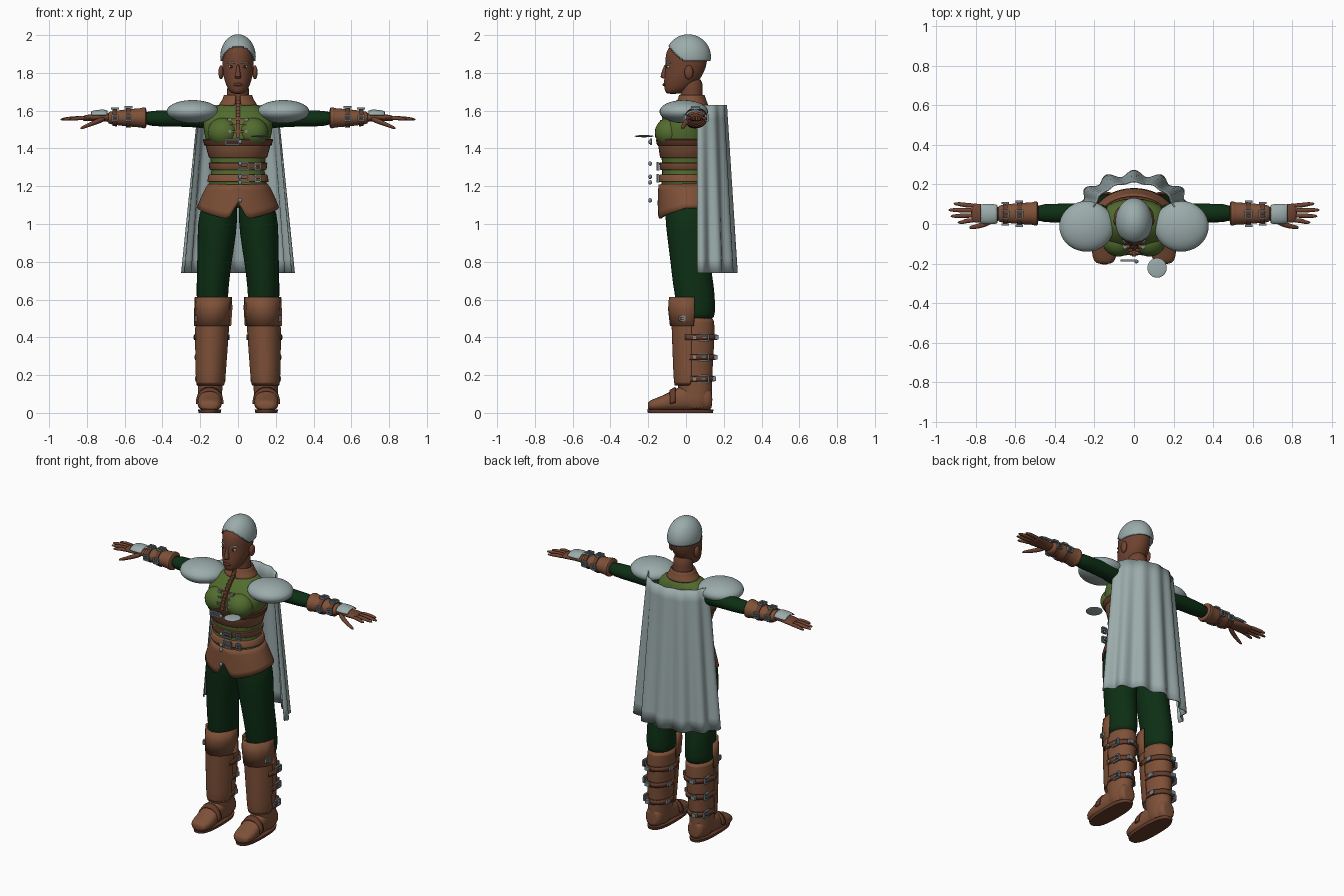
import bpy, bmesh, math
from mathutils import Matrix, Vector

def material(name, r, g, b):
    m = bpy.data.materials.new(name)
    m.diffuse_color = (r, g, b, 1)
    return m

GREY = material("pale_grey", .33, .41, .41)
METAL = material("buckle_metal", .20, .25, .27)
BROWN = material("leather", .21, .082, .04)
DARK = material("dark_leather", .13, .045, .024)
SKIN = material("skin", .16, .056, .03)
LIP = material("lips", .12, .03, .02)
GREEN = material("tunic_green", .085, .15, .028)
PINE = material("pine_green", .004, .028, .007)
EYE = material("eye_dark", .02, .03, .03)

def finish(name, bm, mat, mirror=False, sub=0, thick=0, smooth=True):
    bmesh.ops.recalc_face_normals(bm, faces=bm.faces)
    me = bpy.data.meshes.new(name)
    bm.to_mesh(me)
    bm.free()
    ob = bpy.data.objects.new(name, me)
    bpy.context.collection.objects.link(ob)
    me.materials.append(mat)
    if thick:
        s = ob.modifiers.new("thickness", 'SOLIDIFY')
        s.thickness, s.offset = thick, 0
    if mirror:
        ob.modifiers.new("mirror", 'MIRROR').use_mirror_merge = False
    if sub:
        ob.modifiers.new("smooth", 'SUBSURF').levels = sub
        ob.modifiers["smooth"].render_levels = sub
    if smooth:
        bpy.ops.object.select_all(action='DESELECT')
        ob.select_set(True)
        bpy.context.view_layer.objects.active = ob
        bpy.ops.object.shade_smooth_by_angle(angle=math.radians(45))
    return ob

def loft(name, rings, mat, axis='Z', n=20, p=2.0, arc=None, mirror=False, sub=1, thick=.01):
    """Rings are (position on axis, centre1, centre2, radius1, radius2)."""
    bm = bmesh.new()
    rows = []
    for t, c1, c2, r1, r2 in rings:
        row = []
        for i in range(n + 1 if arc else n):
            a = math.radians(arc[0] + (arc[1] - arc[0]) * i / n) if arc else 2 * math.pi * i / n
            c, s = math.cos(a), math.sin(a)
            u = c1 + r1 * math.copysign(abs(c) ** (2 / p), c)
            v = c2 + r2 * math.copysign(abs(s) ** (2 / p), s)
            row.append(bm.verts.new({'Z': (u, v, t), 'X': (t, u, v), 'Y': (u, t, v)}[axis]))
        rows.append(row)
    for a, b in zip(rows, rows[1:]):
        for i in range(n):
            j = (i + 1) % len(a)
            bm.faces.new((a[i], a[j], b[j], b[i]))
    if not arc:
        bm.faces.new(rows[0])
        bm.faces.new(rows[-1])
    return finish(name, bm, mat, mirror, sub, thick if arc else 0)

def ball(name, c, r, mat, mirror=False, seg=24, keep=None):
    bm = bmesh.new()
    bmesh.ops.create_uvsphere(bm, u_segments=seg, v_segments=seg * 2 // 3, radius=1,
                              matrix=Matrix.Translation(c) @ Matrix.Diagonal((*r, 1)))
    if keep:
        bmesh.ops.delete(bm, geom=[f for f in bm.faces if not keep(f.calc_center_median())], context='FACES')
    return finish(name, bm, mat, mirror, thick=.008 if keep else 0)

def boxes(name, items, mat, mirror=False):
    bm = bmesh.new()
    for c, s in items:
        bmesh.ops.create_cube(bm, size=1, matrix=Matrix.Translation(c) @ Matrix.Diagonal((*s, 1)))
    return finish(name, bm, mat, mirror, smooth=False)

def buckle(name, c, normal, w, h, mirror=False, t=.008):
    """Rectangular frame with a tongue, facing along x, y or z."""
    i = 'xyz'.index(normal)
    a, b = [(1, 2), (0, 2), (0, 1)][i]
    items = []
    for da, db, sa, sb in ((w / 2, 0, t, h), (-w / 2, 0, t, h), (0, h / 2, w, t), (0, -h / 2, w, t), (0, 0, w, t * .7)):
        pos, size = Vector(c), [t * 1.4] * 3
        pos[a] += da
        pos[b] += db
        size[a], size[b] = sa, sb
        items.append((pos, size))
    return boxes(name, items, METAL, mirror)

# Torso: (height, front, back, half width)
TORSO = [(1.09, -.12, .13, .17), (1.15, -.135, .135, .175), (1.22, -.13, .125, .15), (1.28, -.125, .115, .138),
         (1.36, -.13, .12, .148), (1.42, -.14, .125, .165), (1.47, -.15, .13, .178), (1.52, -.135, .13, .187),
         (1.57, -.105, .125, .18), (1.61, -.07, .115, .14), (1.645, -.035, .095, .08)]

def section(z, off=0):
    for a, b in zip(TORSO, TORSO[1:]):
        if a[0] <= z <= b[0]:
            k = (z - a[0]) / (b[0] - a[0])
            f, bk, w = [a[i] + (b[i] - a[i]) * k for i in (1, 2, 3)]
            return (z, 0, (f + bk) / 2, w + off, (bk - f) / 2 + off)

loft("tunic", [section(r[0]) for r in TORSO], GREEN, n=28, p=2.2)
ball("tunic_bust", (.078, -.085, 1.485), (.083, .08, .078), GREEN, mirror=True)

def band(name, z0, z1, off, mat):
    loft(name, [section(z0, off - .004), section(z0 + .004, off), section(z1 - .004, off),
                section(z1, off - .004)], mat, n=40, p=2.2, sub=0)

band("bodice_band", 1.35, 1.42, .008, BROWN)
band("bodice_strap", 1.415, 1.45, .014, DARK)
band("upper_belt", 1.285, 1.325, .012, BROWN)
band("lower_belt", 1.222, 1.262, .014, BROWN)
buckle("bodice_buckle", (-.03, -.185, 1.435), 'y', .07, .026)
for z in (1.305, 1.242):
    buckle("belt_buckle", (.03, -.15, z), 'y', .05, .038)
    buckle("belt_end_buckle", (.105, -.145, z), 'y', .03, .034)
for z in (1.435, 1.32, 1.25, 1.22, 1.125):
    ball("front_stud", (.012, -.19, z), (.011, .01, .012), METAL, seg=10)

# Chest lacing and placket
placket = [section(1.47 + .0175 * i) for i in range(11)]
boxes("placket", [((0, r[2] - r[4] - .004, r[0]), (.022, .02, .022)) for r in placket], BROWN)
boxes("lacing", [((0, -.15 + (z - 1.48) * .5, z), (.11, .016, .012)) for z in (1.49, 1.522, 1.554)], BROWN)
boxes("lace_clasps", [((.045, -.156 + (z - 1.48) * .5, z), (.016, .016, .016)) for z in (1.49, 1.522, 1.554)], METAL, True)
loft("collar", [(1.625, 0, .03, .1, .085), (1.645, 0, .03, .085, .075), (1.665, 0, .03, .074, .068),
                (1.685, 0, .03, .07, .064)], BROWN, arc=(-82, 262), n=28, thick=.012)

# Flared leather skirt with a notch at the front
bm = bmesh.new()
rows = []
N = 60
for i in range(N):
    a = 2 * math.pi * i / N - math.pi / 2
    d = min(i, N - i) / N * 360
    low = 1.115 - .09 * d / 14 if d < 14 else 1.025 + .06 * min(1, (d - 14) / 70)
    col = []
    for k in range(6):
        t = k / 5
        rx, ry = .152 + .06 * t ** .8, .142 + .018 * t
        col.append(bm.verts.new((rx * math.cos(a), .002 + .014 * t + ry * math.sin(a), 1.21 + (low - 1.21) * t)))
    rows.append(col)
for i in range(N):
    p, q = rows[i], rows[(i + 1) % N]
    for k in range(5):
        bm.faces.new((p[k], q[k], q[k + 1], p[k + 1]))
finish("skirt", bm, BROWN, thick=.012)

# Cape with folds
bm = bmesh.new()
rows = []
for k in range(13):
    t = k / 12
    row = []
    for i in range(73):
        th = math.radians(-90 + 180 * i / 72)
        fold = (.004 + .012 * t) * math.cos(th * 13)
        w, d = .205 + .08 * t + fold, .15 + .045 * t + fold
        z = 1.63 - .89 * t
        row.append(bm.verts.new((w * math.sin(th), .06 + d * math.cos(th), z)))
    rows.append(row)
for a, b in zip(rows, rows[1:]):
    for i in range(72):
        bm.faces.new((a[i], a[i + 1], b[i + 1], b[i]))
finish("cape", bm, GREY, thick=.006)

# Head
HEAD = [(1.688, -.1, -.04, .022), (1.7, -.112, 0, .045), (1.735, -.118, .05, .064), (1.78, -.116, .085, .078),
        (1.83, -.108, .108, .084), (1.88, -.112, .115, .085), (1.93, -.1, .11, .08), (1.965, -.06, .085, .058),
        (1.98, -.02, .05, .03)]
loft("head", [(z, 0, (f + b) / 2, w, (b - f) / 2) for z, f, b, w in HEAD], SKIN, n=24)
loft("neck", [(1.6, 0, .035, .07, .07), (1.66, 0, .03, .06, .06), (1.71, 0, .028, .057, .06),
              (1.78, 0, .03, .06, .06)], SKIN)
ball("hair", (0, .012, 1.885), (.09, .116, .115), GREY, seg=48,
     keep=lambda c: c.z > 1.862 + max(0, -c.y - .01) * .95)
loft("nose", [(1.768, 0, -.108, .016, .014), (1.778, 0, -.118, .02, .022), (1.80, 0, -.112, .012, .018),
              (1.85, 0, -.105, .008, .01)], SKIN, n=10)
ball("mouth", (0, -.114, 1.738), (.026, .01, .009), LIP, seg=14)
ball("ear", (.09, .015, 1.803), (.014, .024, .037), SKIN, True, 14)
ball("eye_white", (.035, -.091, 1.832), (.017, .012, .008), GREY, True, 14)
ball("iris", (.035, -.1, 1.832), (.007, .005, .007), EYE, True, 10)
loft("brow", [(.012, -.106, 1.851, .006, .004), (.035, -.1, 1.858, .006, .005), (.062, -.08, 1.852, .006, .003)],
     GREY, 'X', 8, mirror=True)

# Arms, gauntlets and hands
ball("shoulder_pad", (.24, -.012, 1.595), (.138, .128, .061), GREY, True, 36)
loft("sleeve", [(.11, .035, 1.55, .06, .055), (.2, .05, 1.56, .055, .05), (.3, .055, 1.56, .05, .045),
                (.4, .055, 1.558, .048, .043), (.51, .055, 1.56, .046, .04)], PINE, 'X', mirror=True)
loft("gauntlet", [(.484, .053, 1.562, .052, .047), (.488, .053, 1.562, .062, .056), (.505, .053, 1.562, .063, .057),
                  (.512, .053, 1.562, .056, .051), (.56, .053, 1.562, .056, .049), (.62, .053, 1.562, .05, .042),
                  (.68, .052, 1.562, .044, .034), (.69, .052, 1.562, .038, .028)], BROWN, 'X', mirror=True)
for x, r in ((.58, .06), (.652, .053)):
    loft("gauntlet_strap", [(x - .012, .053, 1.562, r, r - .007), (x + .012, .053, 1.562, r - .002, r - .01)],
         DARK, 'X', mirror=True, sub=0)
    buckle("gauntlet_buckle_top", (x, .05, 1.562 + r - .004), 'z', .034, .04, True)
    buckle("gauntlet_buckle_front", (x, .053 - r - .002, 1.562), 'y', .03, .03, True)
    buckle("gauntlet_buckle_back", (x, .053 + r, 1.562), 'y', .03, .03, True)
loft("hand", [(.66, .052, 1.562, .033, .026), (.71, .05, 1.565, .038, .022), (.76, .052, 1.565, .048, .02),
              (.81, .056, 1.56, .05, .016), (.825, .057, 1.559, .046, .012)], SKIN, 'X', 16, mirror=True)
loft("hand_plate", [(.69, .05, 1.572, .046, .028), (.73, .05, 1.572, .05, .03), (.78, .052, 1.572, .046, .022)],
     GREY, 'X', arc=(5, 175), n=12, mirror=True)
for y0, y1, tip in ((.018, .008, .895), (.043, .04, .93), (.069, .071, .942), (.094, .102, .915)):
    loft("finger", [(.8, y0, 1.56, .011, .011), (.85, y0, 1.561, .013, .012), (tip - .03, y1, 1.557, .011, .01),
                    (tip, y1, 1.553, .006, .005)], SKIN, 'X', 10, mirror=True)
loft("thumb", [(.70, .03, 1.56, .016, .016), (.74, .005, 1.545, .018, .016), (.79, -.012, 1.525, .013, .012),
               (.825, -.017, 1.51, .01, .009), (.835, -.018, 1.506, .005, .005)], SKIN, 'X', 10, mirror=True)

# Legs and boots
loft("trousers", [(1.16, .085, .005, .08, .115), (1.05, .107, .012, .105, .125), (.95, .111, .016, .104, .12),
                  (.8, .125, .022, .092, .105), (.67, .135, .04, .086, .11), (.58, .136, .052, .083, .104),
                  (.52, .136, .055, .082, .1), (.49, .136, .055, .072, .09)], PINE, mirror=True)
loft("boot", [(.505, .133, .045, .07, .09), (.5, .133, .045, .083, .108), (.4, .139, .045, .083, .108),
              (.28, .143, .045, .074, .1), (.17, .146, .045, .068, .094), (.08, .15, .052, .064, .086),
              (.01, .15, .055, .062, .082)], BROWN, mirror=True)
loft("shin_plate", [(.6, .131, .04, .088, .115), (.45, .137, .04, .088, .112), (.28, .143, .04, .08, .105),
                    (.14, .146, .04, .074, .1)], BROWN, arc=(-175, -5), n=16, mirror=True)
loft("knee_plate", [(.613, .13, .045, .094, .13), (.55, .131, .045, .096, .135), (.46, .135, .042, .094, .122)],
     BROWN, arc=(-180, 0), n=6, mirror=True, sub=0)
buckle("knee_buckle", (.222, -.02, .5), 'x', .026, .024, True)
for z, cx, rx, ry in ((.4, .139, .088, .113), (.295, .143, .08, .107), (.18, .146, .073, .1)):
    loft("boot_strap", [(z - .014, cx, .045, rx, ry), (z + .014, cx, .045, rx, ry)], DARK,
         arc=(-25, 205), n=20, mirror=True, sub=0)
    buckle("boot_buckle", (cx + rx * .92, .095, z), 'x', .05, .036, True)
    boxes("boot_studs", [((cx + rx, .045, z), (.016, .014, .018)), ((cx + .02, .05 + ry, z), (.03, .02, .024)),
                         ((cx - rx, .08, z), (.012, .03, .026))], METAL, True)
loft("foot", [(-.203, .15, .036, .03, .018), (-.19, .15, .04, .055, .028), (-.14, .15, .047, .066, .038),
              (-.09, .15, .058, .064, .05), (-.04, .15, .075, .06, .066), (.04, .15, .08, .058, .07),
              (.12, .15, .075, .055, .062), (.14, .15, .07, .04, .05)], BROWN, 'Y', p=2.4, mirror=True)
loft("sole", [(0, .15, -.03, .058, .172), (.018, .15, -.03, .062, .176)], DARK, p=2.6, n=28, mirror=True, sub=0)
loft("instep_strap", [(-.085, .15, .058, .068, .058), (-.055, .15, .066, .066, .068)], DARK, 'Y',
     arc=(-10, 190), mirror=True, sub=0)

# Loose disc in front of the chest
ball("chest_disc", (.117, -.222, 1.465), (.049, .05, .006), GREY)
